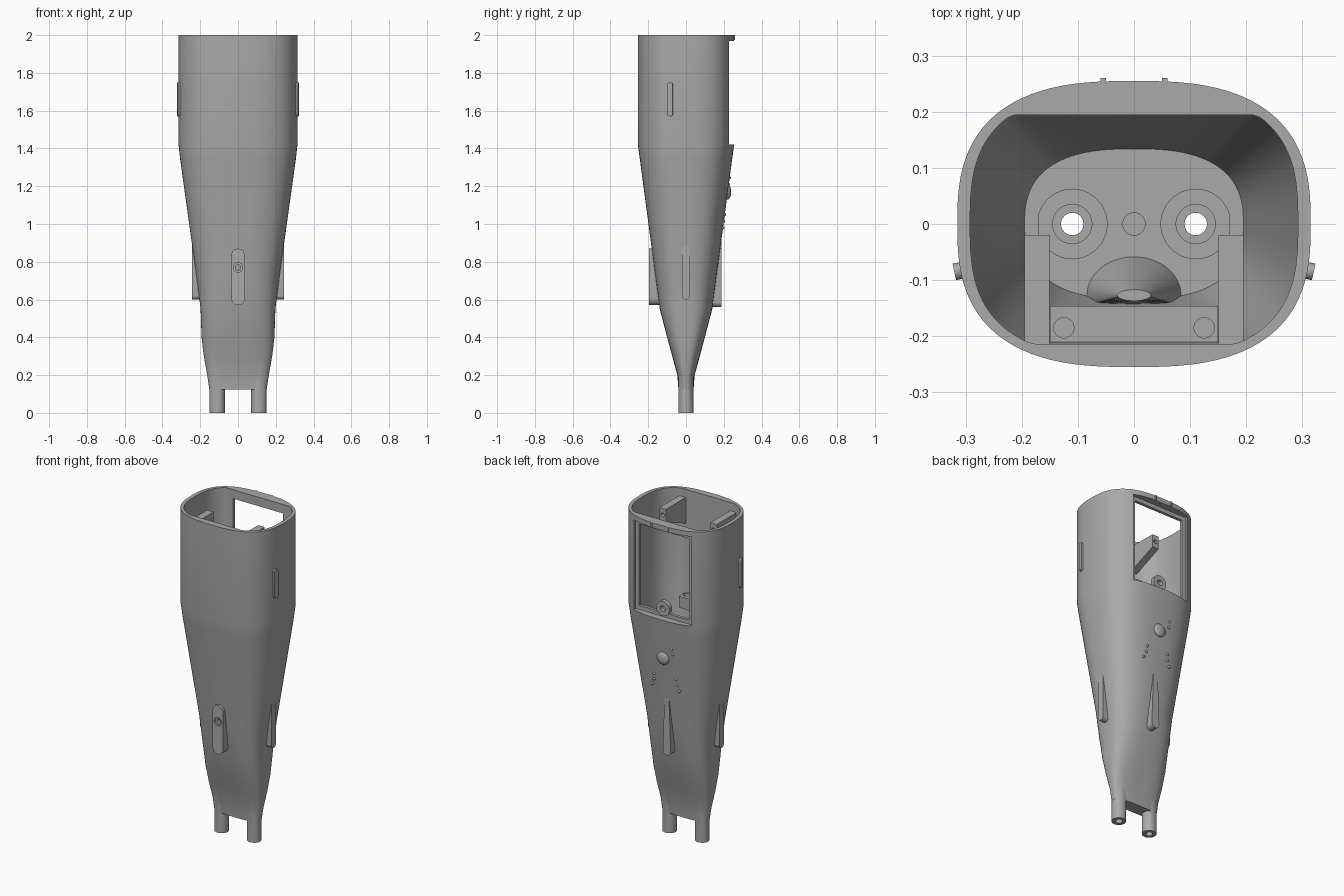
import bpy, bmesh, math
from mathutils import Matrix

if "Cube" in bpy.data.objects:
    bpy.data.objects.remove(bpy.data.objects["Cube"], do_unlink=True)

grey = bpy.data.materials.new("plain grey")
grey.use_nodes = True
colour = (0.4, 0.4, 0.4, 1)
grey.diffuse_color = colour
grey.node_tree.nodes["Principled BSDF"].inputs["Base Color"].default_value = colour


def finish(name, bm):
    bmesh.ops.recalc_face_normals(bm, faces=bm.faces)
    mesh = bpy.data.meshes.new(name)
    bm.to_mesh(mesh)
    bm.free()
    mesh.materials.append(grey)
    ob = bpy.data.objects.new(name, mesh)
    bpy.context.collection.objects.link(ob)
    return ob


def loft(name, sections, low=-9, high=9, cy=0, count=96):
    """Closed skin through superellipse rings (z, half x, half y, power)."""
    bm = bmesh.new()
    rings = []
    for z, a, b, n in sections:
        ring = []
        for i in range(count):
            t = 2 * math.pi * (i + 0.5) / count
            c, s = math.cos(t), math.sin(t)
            x = a * math.copysign(abs(c) ** (2 / n), c)
            y = cy + b * math.copysign(abs(s) ** (2 / n), s)
            ring.append(bm.verts.new((x, min(max(y, low), high), z)))
        rings.append(ring)
    for r, q in zip(rings, rings[1:]):
        for i in range(count):
            j = (i + 1) % count
            bm.faces.new((r[i], r[j], q[j], q[i]))
    bm.faces.new(rings[0])
    bm.faces.new(rings[-1])
    return finish(name, bm)


def prism(name, outline, near, far, turn=0):
    """Outline in (u, z) pushed along +y from near to far, then turned about z."""
    bm = bmesh.new()
    face = bm.faces.new([bm.verts.new((u, near, z)) for u, z in outline])
    new = bmesh.ops.extrude_face_region(bm, geom=[face])["geom"]
    verts = [v for v in new if isinstance(v, bmesh.types.BMVert)]
    bmesh.ops.translate(bm, verts=verts, vec=(0, far - near, 0))
    bm.transform(Matrix.Rotation(math.radians(turn), 4, "Z"))
    return finish(name, bm)


def slot(bottom, top, z0, z1, u=0, steps=10):
    """Rounded-end outline with its own radius at each end."""
    pts = []
    for r, z, start in ((bottom, z0 + bottom, math.pi), (top, z1 - top, 0)):
        for i in range(steps + 1):
            t = start + math.pi * i / steps
            pts.append((u + r * math.cos(t), z + r * math.sin(t)))
    return pts


def rod(name, r, centre, depth, along="Z"):
    bm = bmesh.new()
    bmesh.ops.create_cone(bm, cap_ends=True, segments=40, radius1=r, radius2=r, depth=depth)
    if along == "Y":
        bm.transform(Matrix.Rotation(math.pi / 2, 4, "X"))
    bm.transform(Matrix.Translation(centre))
    return finish(name, bm)


def box(name, x, y, z):
    return prism(name, [(x[0], z[0]), (x[1], z[0]), (x[1], z[1]), (x[0], z[1])], *y)


def dome(name, r, height, centre):
    bm = bmesh.new()
    bmesh.ops.create_uvsphere(bm, u_segments=24, v_segments=12, radius=1)
    bm.transform(Matrix.Translation(centre) @ Matrix.Diagonal((r, height, r, 1)))
    return finish(name, bm)


def boolean(cutter, *targets, kind="DIFFERENCE"):
    for ob in targets:
        mod = ob.modifiers.new("shape", "BOOLEAN")
        mod.object, mod.operation, mod.solver = cutter, kind, "EXACT"
        bpy.context.view_layer.objects.active = ob
        bpy.ops.object.modifier_apply(modifier=mod.name)
    bpy.data.objects.remove(cutter, do_unlink=True)


parts = []

# Outer shell: oval barrel, tapered waist, flattened wedge
shell = loft("shell", [
    (0.125, 0.152, 0.04, 3), (0.2, 0.163, 0.046, 3), (0.3, 0.181, 0.073, 3),
    (0.4, 0.193, 0.1, 3), (0.55, 0.198, 0.139, 2.9), (0.73, 0.221, 0.163, 2.6),
    (1.34, 0.306, 0.244, 2.7), (1.42, 0.315, 0.255, 2.7), (2, 0.315, 0.255, 2.7)])
for x in (-0.11, 0.11):
    boolean(rod("foot", 0.041, (x, 0, 0.14), 0.28), shell, kind="UNION")
parts.append(shell)

# Fins round the waist
front_fin = prism("front_fin", slot(0.035, 0.035, 0.57, 0.87), 0.12, 0.196, 180)
back_fin = prism("back_fin", slot(0.027, 0.012, 0.56, 1.02), 0.12, 0.187)
side_fins = [prism(n, slot(0.022, 0.02, 0.6, 0.89), 0.17, 0.243, t)
             for n, t in (("left_fin", -90), ("right_fin", 90))]
for r, depth in ((0.025, 0.02), (0.014, 0.06)):
    boolean(rod("fin_hole", r, (0, -0.196, 0.77), depth, "Y"), front_fin)

# Hollow inside
cavity = loft("cavity", [(0.75, 0.195, 0.134, 2.6), (1.4, 0.292, 0.236, 2.9),
                         (2.1, 0.292, 0.236, 2.9)], low=-0.214, high=0.194)
boolean(cavity, shell, front_fin, back_fin, *side_fins)
parts += [front_fin, back_fin] + side_fins

# Back window with a stepped frame
boolean(box("window_recess", (-0.195, 0.195), (0.212, 0.4), (1.42, 1.97)), shell)
boolean(box("window_opening", (-0.17, 0.17), (0.1, 0.4), (1.445, 1.945)), shell)

# Stepped holes through floor and feet, blind hole between them
for x in (-0.11, 0.11):
    for r, z0 in ((0.062, 0.74), (0.035, 0.7), (0.02, -0.1)):
        boolean(rod("hole", r, (x, 0, (z0 + 0.8) / 2), 0.8 - z0), shell)
boolean(rod("blind_hole", 0.02, (0, 0, 0.76), 0.06), shell)

# Inner boss, shelf with two holes, and side arms
parts.append(loft("inner_boss", [(0.745, 0.085, 0.07, 2), (0.95, 0.03, 0.01, 2)],
                  low=-0.145, cy=-0.127))
shelf = box("shelf", (-0.15, 0.15), (-0.225, -0.146), (1.3, 1.37))
for x in (-0.125, 0.125):
    boolean(rod("shelf_hole", 0.018, (x, -0.185, 1.36), 0.08), shelf)
parts.append(shelf)
for name, x in (("left_arm", 0.173), ("right_arm", -0.173)):
    arm = prism(name, [(0.02, 1.87), (0.02, 1.95), (0.215, 1.95), (0.215, 1.79)],
                x - 0.022, x + 0.022, -90)
    boolean(rod("arm_hole", 0.012, (x, -0.02, 1.91), 0.08, "Y"), arm)
    parts.append(arm)

# Eyelet on the window sill
eyelet = rod("eyelet", 0.045, (0, 0.212, 1.475), 0.026, "Y")
boolean(rod("eyelet_hole", 0.017, (0, 0.212, 1.475), 0.1, "Y"), eyelet)
parts.append(eyelet)

# Side grips and rim tabs
for side, name in ((1, "left"), (-1, "right")):
    parts.append(prism(name + "_grip", slot(0.015, 0.015, 1.57, 1.75, 0.017 * side),
                       0.305, 0.331, -102 * side))
    x = 0.055 * side
    parts.append(box(name + "_tab", (x - 0.005, x + 0.005), (0.24, 0.26), (1.975, 2)))

# Back button and its indicator dots
parts.append(dome("button", 0.04, 0.018, (0, 0.221, 1.17)))
dots = [(-0.065, 1.245), (-0.065, 1.21)]
for side in (-1, 1):
    dots += [(side * 0.074, 1.05), (side * 0.077, 1.015), (side * 0.092, 0.98)]
for x, z in dots:
    y = 0.163 + (z - 0.73) * 0.133 - 0.002
    parts.append(dome("indicator_dot", 0.008, 0.009, (x, y, z)))

# Smooth curves, keep hard edges
bpy.ops.object.select_all(action="DESELECT")
for ob in parts:
    ob.select_set(True)
bpy.context.view_layer.objects.active = shell
bpy.ops.object.shade_smooth_by_angle(angle=math.radians(30))
